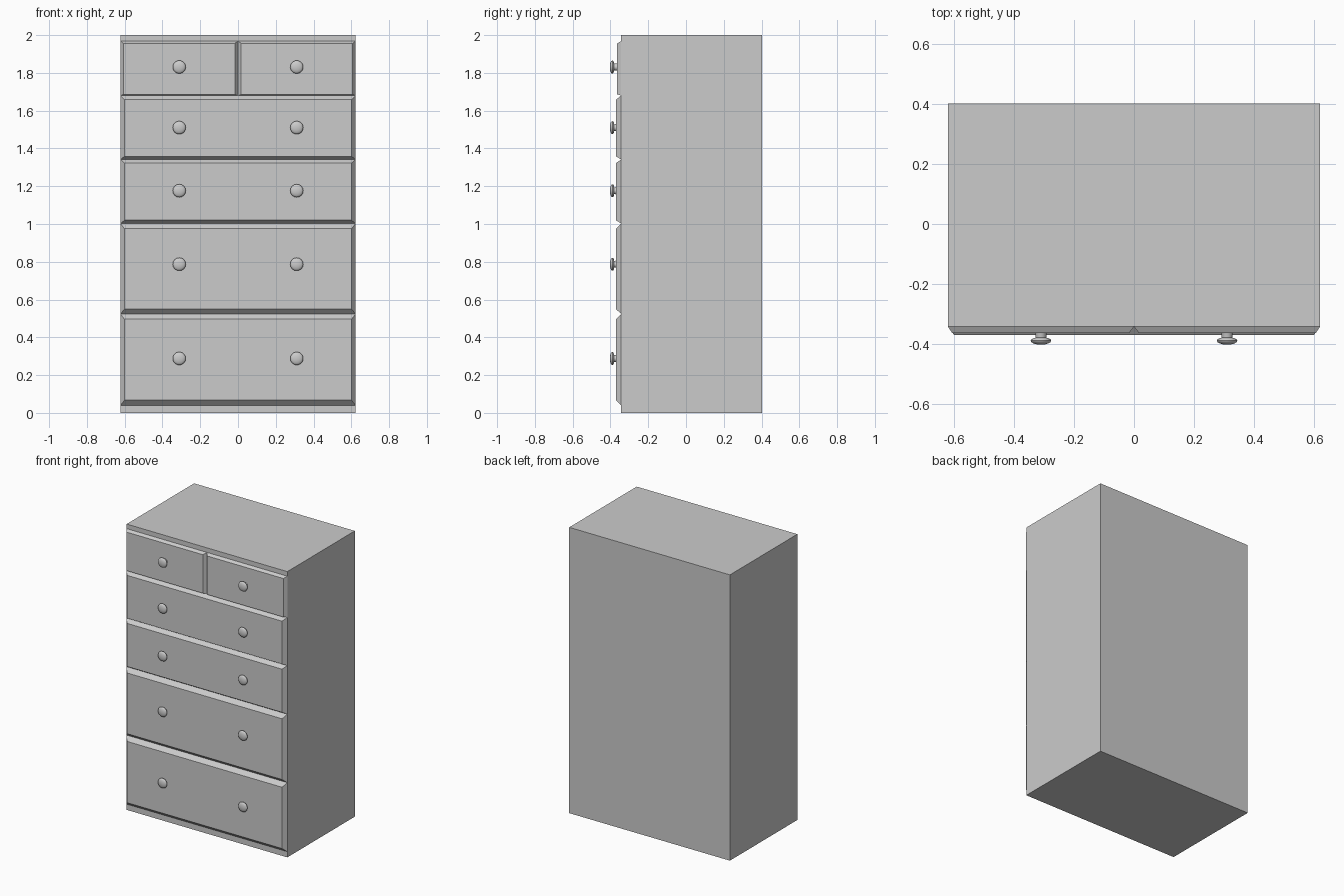
import bpy, bmesh, math

if "Cube" in bpy.data.objects:
    bpy.data.objects.remove(bpy.data.objects["Cube"])

BACK, FACE = 0.403, -0.343   # carcass back and front planes
HALF_W = 0.622


def make_object(name, bm):
    bmesh.ops.recalc_face_normals(bm, faces=bm.faces)
    mesh = bpy.data.meshes.new(name)
    bm.to_mesh(mesh)
    bm.free()
    obj = bpy.data.objects.new(name, mesh)
    bpy.context.collection.objects.link(obj)
    return obj


def frustum(name, back, front, y_back, y_front):
    """Block between two xz rectangles (x0, x1, z0, z1)."""
    bm = bmesh.new()
    rings = []
    for (x0, x1, z0, z1), y in ((back, y_back), (front, y_front)):
        rings.append([bm.verts.new((x, y, z)) for x, z in
                      ((x0, z0), (x1, z0), (x1, z1), (x0, z1))])
    a, b = rings
    bm.faces.new(a)
    bm.faces.new(b)
    for i in range(4):
        j = (i + 1) % 4
        bm.faces.new((a[i], a[j], b[j], b[i]))
    return make_object(name, bm)


def knob(name, x, z):
    """Turned knob: short flared stem and a domed disc."""
    profile = [(0.022, -0.358), (0.019, -0.366), (0.018, -0.380), (0.026, -0.382),
               (0.032, -0.385), (0.0345, -0.390), (0.032, -0.395),
               (0.025, -0.399), (0.014, -0.402)]
    n = 32
    bm = bmesh.new()
    rings = [[bm.verts.new((x + r * math.cos(2 * math.pi * i / n), y,
                            z + r * math.sin(2 * math.pi * i / n)))
              for i in range(n)] for r, y in profile]
    for a, b in zip(rings, rings[1:]):
        for i in range(n):
            j = (i + 1) % n
            bm.faces.new((a[i], a[j], b[j], b[i]))
    bm.faces.new(rings[0])
    tip = bm.verts.new((x, -0.403, z))
    for i in range(n):
        bm.faces.new((rings[-1][i], rings[-1][(i + 1) % n], tip))
    obj = make_object(name, bm)
    bpy.ops.object.select_all(action='DESELECT')
    obj.select_set(True)
    bpy.context.view_layer.objects.active = obj
    bpy.ops.object.shade_smooth_by_angle(angle=math.radians(40))


# Carcass
body = (-HALF_W, HALF_W, 0, 2)
frustum("carcass", body, body, BACK, FACE)

# Full-width drawers: outer bottom, outer top, inner bottom, inner top, knob height
wide = [(0.040, 0.523, 0.067, 0.496, 0.288),
        (0.523, 1.002, 0.550, 0.975, 0.787),
        (1.002, 1.342, 1.020, 1.322, 1.176),
        (1.342, 1.680, 1.358, 1.658, 1.510)]
for k, (z0, z1, i0, i1, kz) in enumerate(wide, 1):
    frustum(f"wide_drawer_{k}", (-HALF_W, HALF_W, z0, z1),
            (-0.601, 0.601, i0, i1), FACE, -0.371)
    for side, s in (("left", -1), ("right", 1)):
        knob(f"{side}_knob_{k}", s * 0.311, kz)

# Pair of small top drawers
for side, s in (("left", -1), ("right", 1)):
    xo = sorted((0, s * HALF_W))
    xi = sorted((s * 0.017, s * 0.607))
    frustum(f"{side}_top_drawer", (*xo, 1.680, 1.968), (*xi, 1.686, 1.956), FACE, -0.365)
    knob(f"{side}_top_knob", s * 0.311, 1.831)
